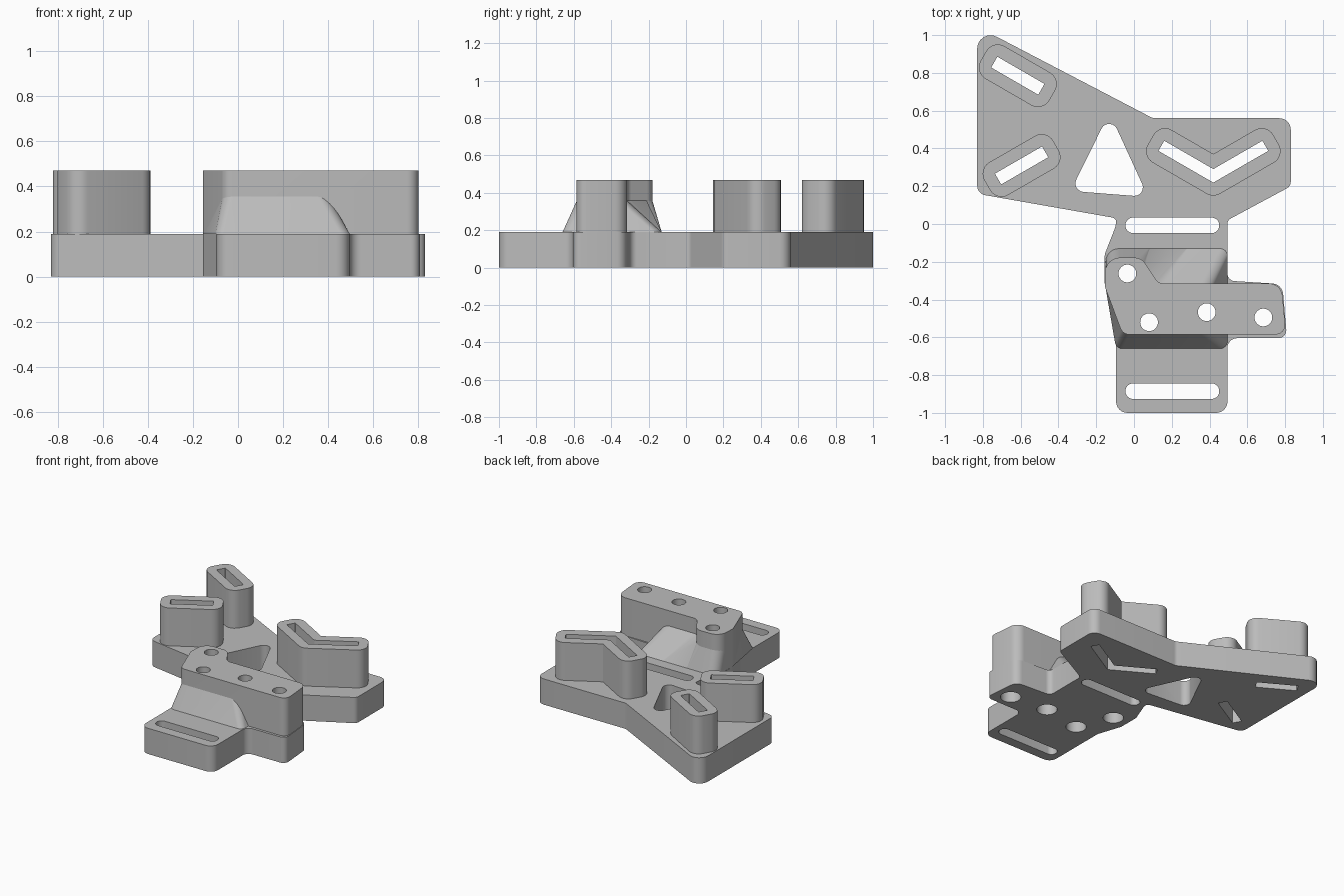
import bpy, bmesh, math
from mathutils import Vector

old = bpy.data.objects.get("Cube")
if old:
    bpy.data.objects.remove(old, do_unlink=True)

grey = bpy.data.materials.new("plain_grey")
grey.use_nodes = True
grey.diffuse_color = (0.5, 0.5, 0.5, 1)
grey.node_tree.nodes["Principled BSDF"].inputs["Base Color"].default_value = (0.5, 0.5, 0.5, 1)

PLATE, TOP = 0.19, 0.47


def rounded(corners, radius=0.05, steps=6):
    """Polygon with arc corners; a corner may carry its own radius as a third value."""
    pts, n = [], len(corners)
    for i, c in enumerate(corners):
        r = c[2] if len(c) > 2 else radius
        p = Vector(c[:2])
        a = Vector(corners[i - 1][:2]) - p
        b = Vector(corners[(i + 1) % n][:2]) - p
        half = a.angle(b) / 2
        d = min(max(r / math.tan(half), 0.004), a.length * 0.49, b.length * 0.49)
        start, end, w = p + a.normalized() * d, p + b.normalized() * d, math.sin(half)
        for k in range(steps + 1):
            t = k / steps
            u, v, s = (1 - t) ** 2, 2 * t * (1 - t) * w, t * t
            pts.append((start * u + p * v + end * s) / (u + v + s))
    return pts


def circle(x, y, r, n=32):
    return [Vector((x + r * math.cos(math.tau * i / n), y + r * math.sin(math.tau * i / n)))
            for i in range(n)]


def bar(x, y, length, width, degrees):
    """Corners of a turned rectangle, given half sizes."""
    a = math.radians(degrees)
    u, v = Vector((math.cos(a), math.sin(a))), Vector((-math.sin(a), math.cos(a)))
    return [tuple(Vector((x, y)) + u * length * i + v * width * j)
            for i, j in ((-1, -1), (1, -1), (1, 1), (-1, 1))]


def chevron(x, y, length, width):
    """Corners of a wide V, given arm length and half width."""
    u, v = Vector((math.cos(math.pi / 6), 0.5)), Vector((-0.5, math.cos(math.pi / 6)))
    drop = width / v.y
    outer, inner = u * length - v * width, u * length + v * width
    return [(x, y - drop), (x + outer.x, y + outer.y), (x + inner.x, y + inner.y),
            (x, y + drop, 0.005), (x - inner.x, y + inner.y), (x - outer.x, y + outer.y)]


def loft(name, *sections):
    """Solid through (height, outline) sections of equal point count."""
    bm = bmesh.new()
    rings = [[bm.verts.new((p.x, p.y, z)) for p in pts] for z, pts in sections]
    bm.faces.new(rings[0][::-1])
    bm.faces.new(rings[-1])
    for low, high in zip(rings, rings[1:]):
        for i in range(len(low)):
            j = (i + 1) % len(low)
            bm.faces.new((low[i], low[j], high[j], high[i]))
    bmesh.ops.recalc_face_normals(bm, faces=bm.faces)
    mesh = bpy.data.meshes.new(name)
    bm.to_mesh(mesh)
    bm.free()
    mesh.materials.append(grey)
    ob = bpy.data.objects.new(name, mesh)
    bpy.context.collection.objects.link(ob)
    return ob


def prism(name, pts, low, high):
    return loft(name, (low, pts), (high, pts))


# Base plate
outline = [(-0.83, 1.045, 0.07), (-0.83, 0.16), (-0.09, 0.03, 0.04), (-0.1, -0.02, 0.02),
           (-0.155, -0.16), (-0.155, -0.32), (-0.095, -0.5), (-0.095, -1, 0.06),
           (0.495, -1, 0.06), (0.495, -0.605), (0.81, -0.603, 0.04), (0.785, -0.318, 0.06),
           (0.495, -0.3, 0.04), (0.495, 0.02, 0.03), (0.83, 0.2, 0.04), (0.83, 0.56, 0.06),
           (0.1, 0.56, 0.05)]
base = prism("base_plate", rounded(outline), 0, PLATE)

# Raised posts
posts = [prism("rear_post", rounded(bar(-0.615, 0.785, 0.21, 0.1, -30), 0.07), PLATE, TOP),
         prism("side_post", rounded(bar(-0.595, 0.31, 0.21, 0.1, 30), 0.07), PLATE, TOP),
         prism("chevron_post", rounded(chevron(0.42, 0.255, 0.383, 0.1), 0.07), PLATE, TOP)]

# Mounting arm and its flared foot
arm_corners = [(-0.06, -0.585), (0.805, -0.585), (0.78, -0.315, 0.07), (0.13, -0.315),
               (0.04, -0.178, 0.07), (-0.15, -0.178, 0.08), (-0.155, -0.33, 0.06)]
arm = prism("mounting_arm", rounded(arm_corners, 0.05), PLATE, TOP)
foot_bottom = [(-0.095, -0.66), (0.495, -0.66), (0.495, -0.13), (0.28, -0.13),
               (0.08, -0.13), (-0.15, -0.13, 0.07), (-0.15, -0.34)]
foot_top = [(-0.055, -0.583), (0.4, -0.583), (0.4, -0.318), (0.13, -0.318),
            (0.04, -0.18, 0.07), (-0.148, -0.18, 0.08), (-0.153, -0.33, 0.06)]
foot = loft("arm_foot", (PLATE, rounded(foot_bottom, 0.04)), (0.36, rounded(foot_top, 0.05)))

# Cutters for slots, window and stepped screw holes
cutters = []


def cut_through(pts):
    cutters.append(prism("cutter", pts, -0.1, 0.6))


for y in (-0.007, -0.885):
    cut_through(rounded(bar(0.203, y, 0.248, 0.041, 0), 0.039))
cut_through(rounded(bar(-0.615, 0.785, 0.144, 0.033, -30), 0.003))
cut_through(rounded(bar(-0.595, 0.31, 0.144, 0.033, 30), 0.003))
cut_through(rounded(chevron(0.42, 0.255, 0.318, 0.031), 0.003))
cut_through(rounded([(-0.13, 0.59), (-0.335, 0.175), (0.075, 0.143)], 0.045))
for x, y in ((-0.035, -0.262), (0.08, -0.52), (0.385, -0.467), (0.685, -0.495)):
    wide, narrow = circle(x, y, 0.07), circle(x, y, 0.047)
    cutters.append(loft("cutter", (-0.1, wide), (0.25, wide), (0.2501, narrow), (0.6, narrow)))

# Cut every part, then shade it
cutter_set = bpy.data.collections.new("cutters")
for c in cutters:
    c.hide_render = True
    cutter_set.objects.link(c)
for ob in [base, arm, foot] + posts:
    bpy.ops.object.select_all(action="DESELECT")
    ob.select_set(True)
    bpy.context.view_layer.objects.active = ob
    mod = ob.modifiers.new("holes", "BOOLEAN")
    mod.operation = "DIFFERENCE"
    mod.solver = "EXACT"
    mod.operand_type = "COLLECTION"
    mod.collection = cutter_set
    bpy.ops.object.modifier_apply(modifier=mod.name)
    bpy.ops.object.shade_smooth_by_angle(angle=math.radians(30))
for c in cutters:
    bpy.data.objects.remove(c, do_unlink=True)
bpy.data.collections.remove(cutter_set)
